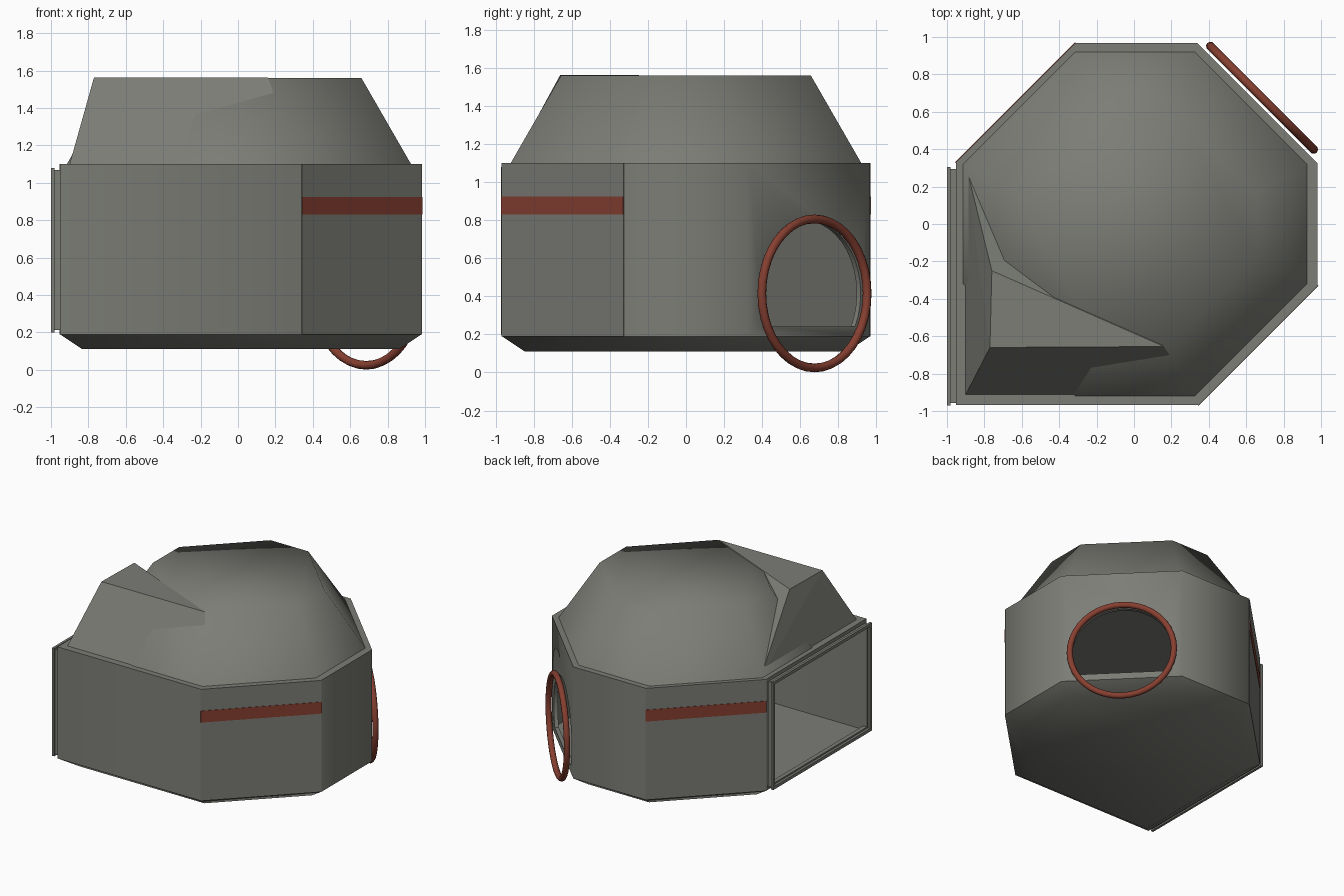
import bpy, bmesh, math
from mathutils import Vector, Matrix

if "Cube" in bpy.data.objects:
    bpy.data.objects.remove(bpy.data.objects["Cube"])


def material(name, rgb):
    m = bpy.data.materials.new(name)
    m.diffuse_color = (*rgb, 1)
    m.use_nodes = True
    m.node_tree.nodes["Principled BSDF"].inputs["Base Color"].default_value = m.diffuse_color
    return m


GREY = material("warm grey", (0.20, 0.205, 0.18))
RED = material("rust red", (0.24, 0.05, 0.03))


def finish(name, bm, mat):
    bmesh.ops.recalc_face_normals(bm, faces=bm.faces[:])
    me = bpy.data.meshes.new(name)
    bm.to_mesh(me)
    bm.free()
    me.materials.append(mat)
    ob = bpy.data.objects.new(name, me)
    bpy.context.collection.objects.link(ob)
    return ob


def loft(name, rings, mat, cap_bottom=True):
    """Join equal-length rings of 3D points, capping the ends."""
    bm = bmesh.new()
    vs = [[bm.verts.new(p) for p in r] for r in rings]
    n = len(vs[0])
    for a, b in zip(vs, vs[1:]):
        for i in range(n):
            bm.faces.new((a[i], a[(i + 1) % n], b[(i + 1) % n], b[i]))
    if cap_bottom:
        bm.faces.new(vs[0][::-1])
    bm.faces.new(vs[-1])
    return finish(name, bm, mat)


def box(name, lo, hi, mat):
    x0, y0, z0 = lo
    x1, y1, z1 = hi
    sq = [(x0, y0), (x1, y0), (x1, y1), (x0, y1)]
    return loft(name, [[(x, y, z) for x, y in sq] for z in (z0, z1)], mat)


def smooth(ob, deg):
    bpy.ops.object.select_all(action='DESELECT')
    ob.select_set(True)
    bpy.context.view_layer.objects.active = ob
    bpy.ops.object.shade_smooth_by_angle(angle=math.radians(deg))


def cut(ob, cutter):
    mod = ob.modifiers.new("cut", 'BOOLEAN')
    mod.operation = 'DIFFERENCE'
    mod.solver = 'EXACT'
    mod.object = cutter
    bpy.context.view_layer.objects.active = ob
    bpy.ops.object.modifier_apply(modifier=mod.name)
    bpy.data.objects.remove(cutter)


R, H, CX = 0.967, 0.325, 0.015


def outline(inset, z, left=None):
    """Octagon with a square front-left corner."""
    r, h = R - inset, H - inset * 0.414
    lx = -r if left is None else left
    pts = [(lx, -r), (h, -r), (r, -h), (r, h), (h, r), (-h, r), (-r, h)]
    if left is not None:
        pts.append((lx, h))
    return [(x + CX, y, z) for x, y in pts]


# Hollow body with an open left side
body = loft("body_shell", [outline(0.12, 0.11), outline(0, 0.19), outline(0, 1.10)], GREY)
cut(body, loft("room_cutter", [outline(0.03, 0.205, -1.2), outline(0.03, 1.07, -1.2)], GREY))

# Round opening in the back-right diagonal wall, cut off at the floor
N = Vector((1, 1, 0)).normalized()
T = Vector((-1, 1, 0)).normalized()
mid = Vector((0.66, 0.65, 0))
ZC = 0.415
circle = []
for i in range(40):
    a = math.tau * i / 40
    if ZC + 0.38 * math.sin(a) > 0.205:
        circle.append((0.38 * math.cos(a), ZC + 0.38 * math.sin(a)))
cut(body, loft("hole_cutter", [[mid + N * d + T * u + Vector((0, 0, z)) for u, z in circle]
                               for d in (-0.15, 0.15)], GREY))
smooth(body, 50)

# Ring around the opening
bpy.ops.mesh.primitive_torus_add(major_radius=0.391, minor_radius=0.023,
                                 major_segments=40, minor_segments=10)
ring = bpy.context.object
ring.name = "opening_ring"
ring.data.transform(Matrix.Translation(mid + N * 0.035 + Vector((0, 0, ZC)))
                    @ N.to_track_quat('Z', 'Y').to_matrix().to_4x4())
ring.data.materials.append(RED)
smooth(ring, 60)


# Flat wall panels with a stripe on two diagonal walls
def plate(name, a, b, z0, z1, d, mat):
    a, b = Vector((*a, 0)), Vector((*b, 0))
    n = Vector((b.y - a.y, a.x - b.x, 0)).normalized() * d
    loft(name, [[(*p.xy, z) for p in (a, b, b + n, a + n)] for z in (z0, z1)], mat)


for side, s in (("front_right", 1), ("back_left", -1)):
    a = (s * H + CX, -s * R)
    b = (s * R + CX, -s * H)
    plate(side + "_panel", a, b, 0.19, 1.10, 0.004, GREY)
    plate(side + "_stripe", a, b, 0.83, 0.925, 0.007, RED)


# Faceted roof, smooth shaded
def octagon(r, h, z):
    p = [(h, -r), (r, -h), (r, h), (h, r), (-h, r), (-r, h), (-r, -h), (-h, -r)]
    return [(x + 0.005, y, z) for x, y in p]


roof = loft("roof", [octagon(0.92, 0.32, 1.10), octagon(0.655, 0.17, 1.56)], GREY, False)
smooth(roof, 85)

# Square corner extension of the roof
bm = bmesh.new()
for p in ((-0.90, -0.912, 1.10), (0.33, -0.912, 1.10), (-0.90, 0.32, 1.10),
          (-0.77, -0.66, 1.563), (0.16, -0.655, 1.563), (-0.76, -0.25, 1.563)):
    bm.verts.new(p)
bmesh.ops.convex_hull(bm, input=bm.verts[:])
finish("roof_corner", bm, GREY)

# Door frame on the left: an outer frame and a slimmer inner one
for name, x0, x1, g in (("outer", -1.0, -0.98, 0.0), ("inner", -0.98, -0.945, 0.012)):
    y0, y1, z0, z1, w = -0.97 + g, 0.305 - g, 0.20 + g, 1.08 - g, 0.025
    for part, ya, yb, za, zb in (("front_post", y0, y0 + w, z0, z1),
                                 ("back_post", y1 - w, y1, z0, z1),
                                 ("sill", y0 + w, y1 - w, z0, z0 + w),
                                 ("lintel", y0 + w, y1 - w, z1 - w, z1)):
        box(f"{name}_door_{part}", (x0, ya, za), (x1, yb, zb), GREY)
